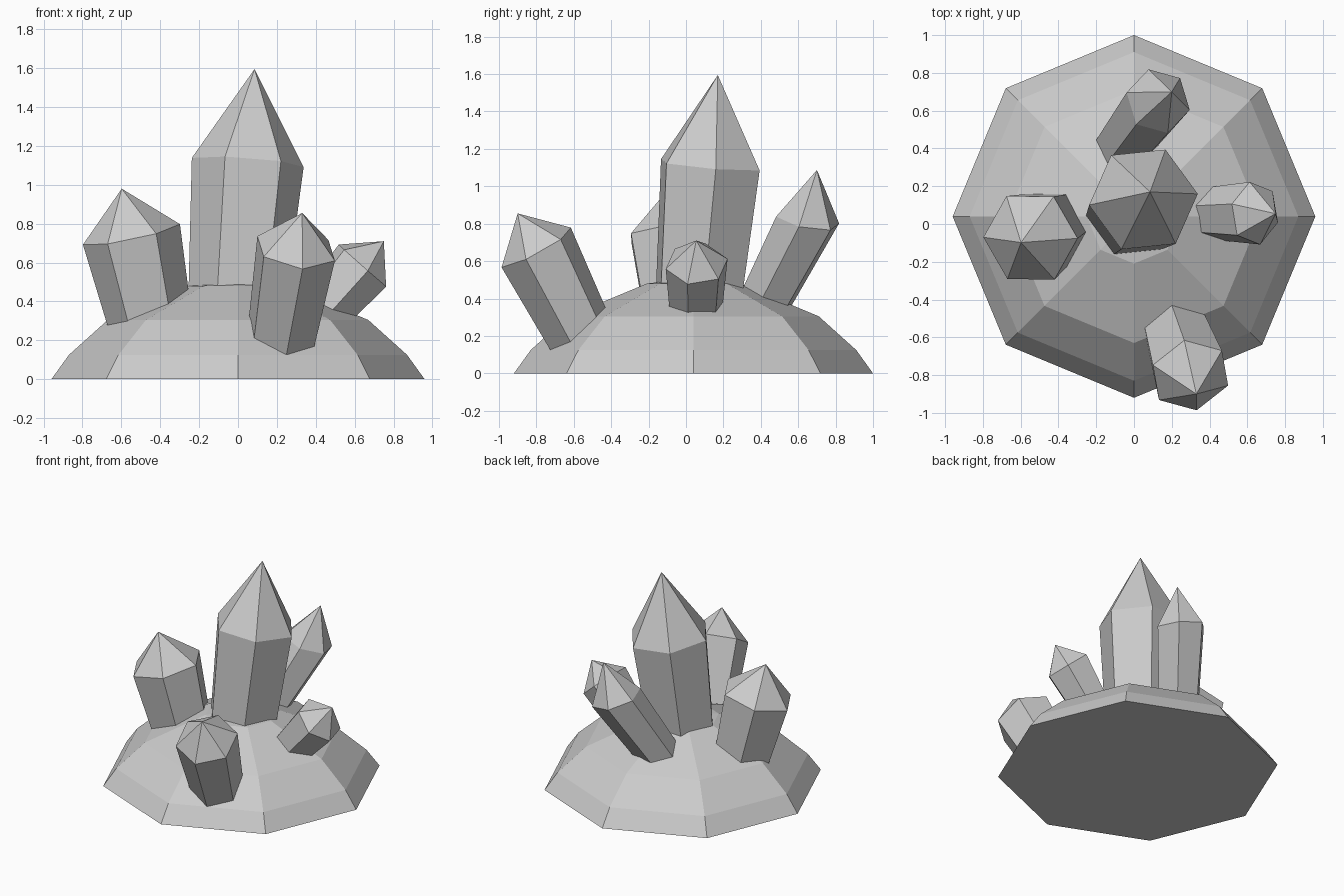
import bpy
import math
from mathutils import Vector

if "Cube" in bpy.data.objects:
    bpy.data.objects.remove(bpy.data.objects["Cube"])


def make_object(name, verts, faces):
    mesh = bpy.data.meshes.new(name)
    mesh.from_pydata(verts, [], faces)
    mesh.update()
    obj = bpy.data.objects.new(name, mesh)
    bpy.context.collection.objects.link(obj)
    return obj


def loft(name, rings, tip):
    """Flat-faced solid: bottom cap, stacked rings, and a closing point."""
    n = len(rings[0])
    verts = [v for ring in rings for v in ring] + [tip]
    faces = [list(range(n))[::-1]]
    for k in range(len(rings) - 1):
        for i in range(n):
            j = (i + 1) % n
            faces.append([k * n + i, k * n + j, (k + 1) * n + j, (k + 1) * n + i])
    top = (len(rings) - 1) * n
    faces += [[top + i, top + (i + 1) % n, len(verts) - 1] for i in range(n)]
    return make_object(name, verts, faces)


def circle(radius, sides, phase=0.0):
    angles = [math.radians(phase) + math.tau * i / sides for i in range(sides)]
    return [Vector((radius * math.cos(a), radius * math.sin(a), 0)) for a in angles]


def crystal(name, tip, shoulder, base, radius, phase):
    """Six-sided shaft widening to the shoulder, then a pointed tip."""
    tip, shoulder, base = Vector(tip), Vector(shoulder), Vector(base)
    turn = Vector((0, 0, 1)).rotation_difference(tip - shoulder)
    rings = [[c + turn @ v for v in circle(r, 6, phase)]
             for c, r in ((base, radius * 0.84), (shoulder, radius))]
    return loft(name, rings, tip)


# Rock mound: eight-sided dome with a flat underside
profile = [(0.96, 0), (0.87, 0.125), (0.67, 0.305), (0.25, 0.48)]
loft("rock_base",
     [[v + Vector((0, 0.04, z)) for v in circle(r, 8)] for r, z in profile],
     Vector((0, 0.04, 0.51)))

# Crystals: tip, shoulder centre, buried base centre, radius, phase in degrees
crystal("main_crystal", (0.085, 0.17, 1.595), (0.05, 0.13, 1.115),
        (-0.017, 0.055, 0.27), 0.29, 6)
crystal("left_crystal", (-0.598, -0.098, 0.98), (-0.548, -0.073, 0.745),
        (-0.445, -0.025, 0.265), 0.255, 0)
crystal("right_crystal", (0.75, 0.055, 0.71), (0.64, 0.057, 0.585),
        (0.41, 0.055, 0.32), 0.17, -17)
crystal("front_crystal", (0.33, -0.90, 0.855), (0.299, -0.801, 0.673),
        (0.215, -0.55, 0.18), 0.216, -19)
crystal("back_crystal", (0.20, 0.70, 1.087), (0.128, 0.65, 0.82),
        (-0.07, 0.39, 0.32), 0.177, -14)
